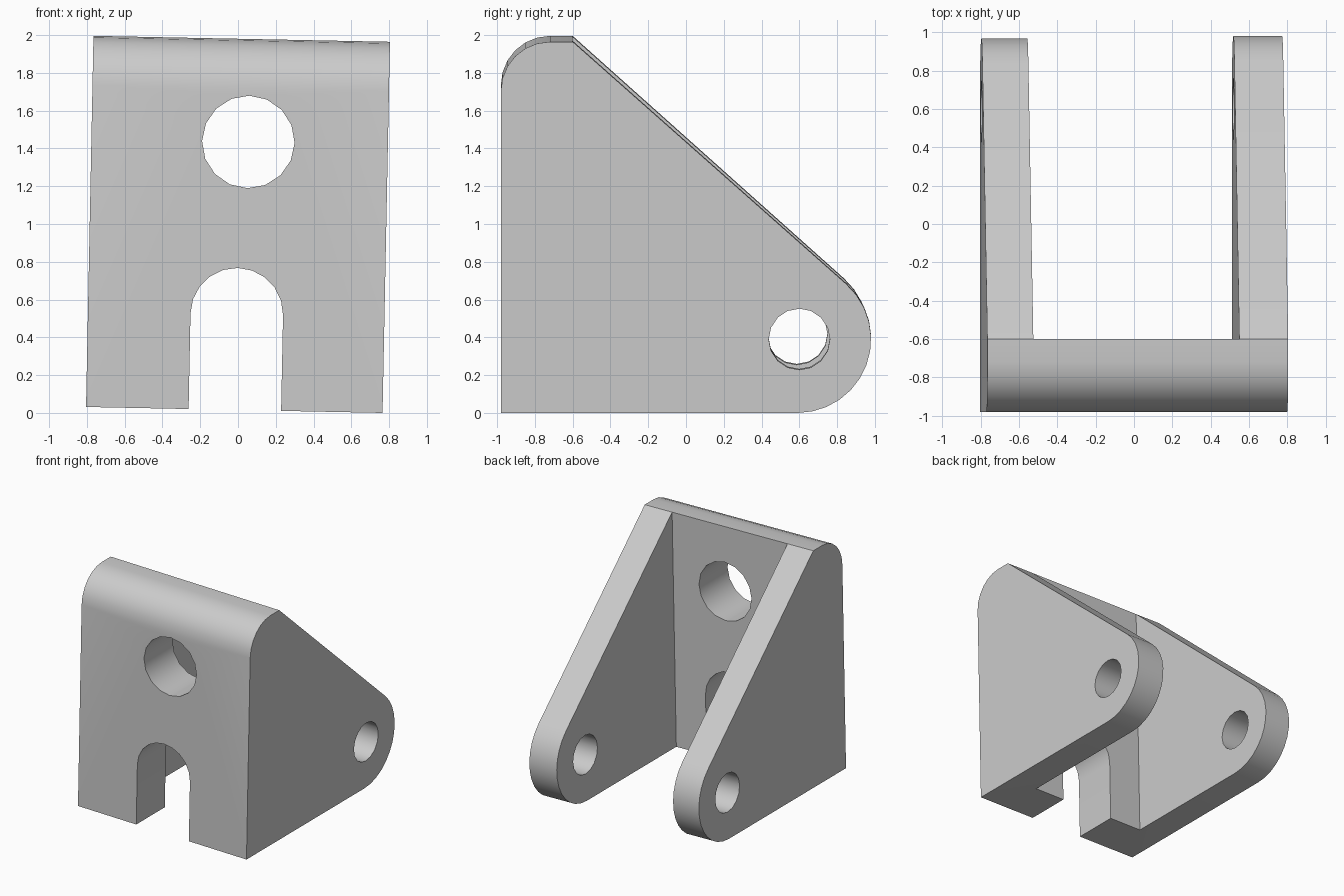
import bpy
import bmesh
from math import sin, cos, pi, atan2, hypot, acos
from mathutils import Matrix

cube = bpy.data.objects.get("Cube")
if cube:
    bpy.data.objects.remove(cube, do_unlink=True)

WIDTH, HEIGHT, TILT = 1.57, 1.965, 0.02
FRONT, PLATE_BACK = -0.98, -0.6

grey = bpy.data.materials.new("plain grey")
grey.use_nodes = True
colour = (0.6, 0.6, 0.6, 1)
grey.diffuse_color = colour
grey.node_tree.nodes["Principled BSDF"].inputs["Base Color"].default_value = colour


def arc(u, v, r, start, end, steps):
    angles = [start + (end - start) * i / steps for i in range(steps + 1)]
    return [(u + r * cos(a), v + r * sin(a)) for a in angles]


def prism(name, points, axis, low, high):
    """Extrude a profile along x (points are y, z) or along y (points are x, z)."""
    bm = bmesh.new()
    place = (lambda u, v, d: (d, u, v)) if axis == "x" else (lambda u, v, d: (u, d, v))
    face = bm.faces.new([bm.verts.new(place(u, v, low)) for u, v in points])
    extruded = bmesh.ops.extrude_face_region(bm, geom=[face])["geom"]
    moved = [g for g in extruded if isinstance(g, bmesh.types.BMVert)]
    bmesh.ops.translate(bm, verts=moved, vec=place(0, 0, high - low))
    bmesh.ops.recalc_face_normals(bm, faces=bm.faces)
    mesh = bpy.data.meshes.new(name)
    bm.to_mesh(mesh)
    bm.free()
    mesh.materials.append(grey)
    ob = bpy.data.objects.new(name, mesh)
    bpy.context.collection.objects.link(ob)
    return ob


def cut(body, cutter):
    cutter.hide_render = True
    mod = body.modifiers.new("cut", "BOOLEAN")
    mod.operation = "DIFFERENCE"
    mod.solver = "EXACT"
    mod.object = cutter
    bpy.context.view_layer.objects.active = body
    bpy.ops.object.modifier_apply(modifier=mod.name)
    bpy.data.objects.remove(cutter, do_unlink=True)


# Side profile: rounded ear, straight slope, rounded top front edge
ear_y, ear_r = 0.59, 0.39
dy, dz = PLATE_BACK - ear_y, HEIGHT - ear_r
tangent = atan2(dz, dy) - acos(ear_r / hypot(dy, dz))
profile = [(FRONT, 0)]
profile += arc(ear_y, ear_r, ear_r, -pi / 2, tangent, 12)
profile += [(PLATE_BACK, HEIGHT)]
profile += arc(FRONT + 0.26, HEIGHT - 0.26, 0.26, pi / 2, pi, 6)
bracket = prism("clevis_bracket", profile, "x", -WIDTH / 2, WIDTH / 2)

# Open space between the two side arms
gap = [(-0.545, -1), (0.53, -1), (0.53, 3), (-0.545, 3)]
cut(bracket, prism("arm_gap", gap, "y", PLATE_BACK, 2))

# Round hole and arched slot through the front plate
cut(bracket, prism("plate_hole", arc(0.046, 1.42, 0.245, 0, 2 * pi, 16)[:-1], "y", -1.5, 0))
slot = [(-0.242, -1), (0.248, -1)] + arc(0.003, 0.507, 0.245, 0, pi, 10)
cut(bracket, prism("plate_slot", slot, "y", -1.5, -0.2))

# Pin hole through both arms
cut(bracket, prism("pin_hole", arc(0.6, 0.39, 0.162, 0, 2 * pi, 16)[:-1], "x", -2, 2))

# The right arm is a touch shorter
for v in bracket.data.vertices:
    if v.co.x < -0.5 and v.co.y > 0:
        v.co.y -= 0.013

# Slight sideways lean, resting on the lowest corner
bracket.data.transform(Matrix.Rotation(TILT, 4, "Y") @ Matrix.Translation((0, 0, -HEIGHT / 2)))
lowest = min(v.co.z for v in bracket.data.vertices)
bracket.data.transform(Matrix.Translation((0, 0, -lowest)))

bpy.ops.object.select_all(action="DESELECT")
bracket.select_set(True)
bpy.context.view_layer.objects.active = bracket
bpy.ops.object.shade_smooth_by_angle()
